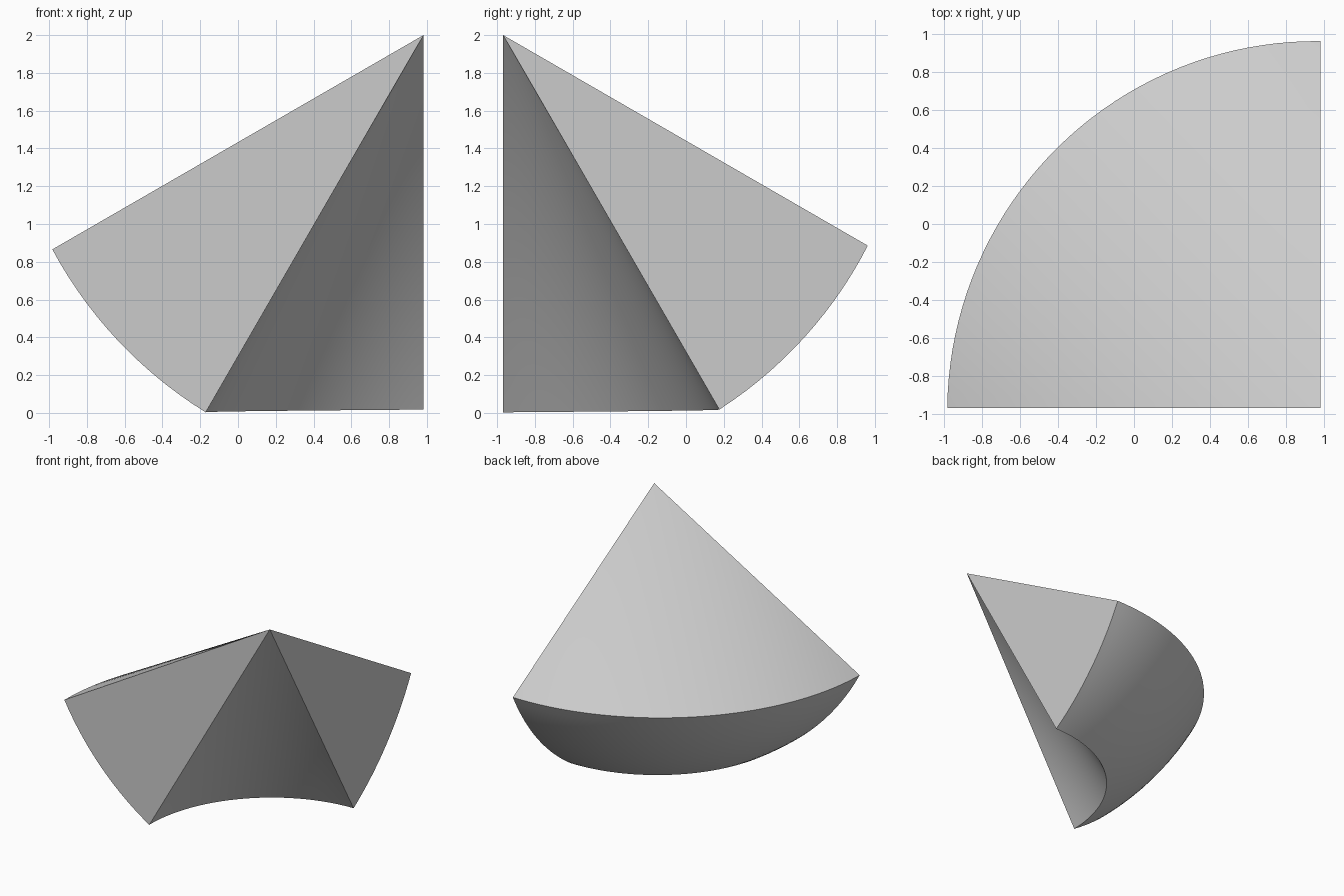
import bpy
import bmesh
from math import sin, cos, pi, radians
from mathutils import Vector

cube = bpy.data.objects.get("Cube")
if cube:
    bpy.data.objects.remove(cube, do_unlink=True)

APEX = Vector((0.982, -0.968, 2.0))
TURNS, RISES = 40, 14   # steps around the wedge and up its curved cap


def cap_point(u, v):
    """u: from -x round to +y, v: from the inner cone up to the outer cone."""
    turn = pi - u * pi / 2
    tilt = radians(30 + 30 * v)
    inner = 2.306 - 0.017 * u
    outer = 2.269 - 0.040 * u
    radius = inner + (outer - inner) * v
    ray = Vector((sin(tilt) * cos(turn), sin(tilt) * sin(turn), -cos(tilt)))
    return APEX + ray * radius


bm = bmesh.new()
apex = bm.verts.new(APEX)
grid = [[bm.verts.new(cap_point(i / TURNS, j / RISES)) for j in range(RISES + 1)]
        for i in range(TURNS + 1)]

for a, b in zip(grid, grid[1:]):
    # curved cap
    for j in range(RISES):
        bm.faces.new((a[j], b[j], b[j + 1], a[j + 1]))
    # inner and outer cones
    bm.faces.new((apex, b[0], a[0]))
    bm.faces.new((apex, a[-1], b[-1]))

# flat sides
bm.faces.new([apex] + grid[0])
bm.faces.new([apex] + grid[-1][::-1])
bmesh.ops.recalc_face_normals(bm, faces=bm.faces)

mesh = bpy.data.meshes.new("spherical_wedge")
bm.to_mesh(mesh)
bm.free()
wedge = bpy.data.objects.new("spherical_wedge", mesh)
bpy.context.collection.objects.link(wedge)

# plain grey
grey = bpy.data.materials.new("light grey")
grey.use_nodes = True
colour = (0.6, 0.6, 0.6, 1.0)
grey.diffuse_color = colour
shader = next(n for n in grey.node_tree.nodes if n.type == 'BSDF_PRINCIPLED')
shader.inputs["Base Color"].default_value = colour
mesh.materials.append(grey)

bpy.ops.object.select_all(action='DESELECT')
wedge.select_set(True)
bpy.context.view_layer.objects.active = wedge
bpy.ops.object.shade_smooth_by_angle(angle=radians(30))
